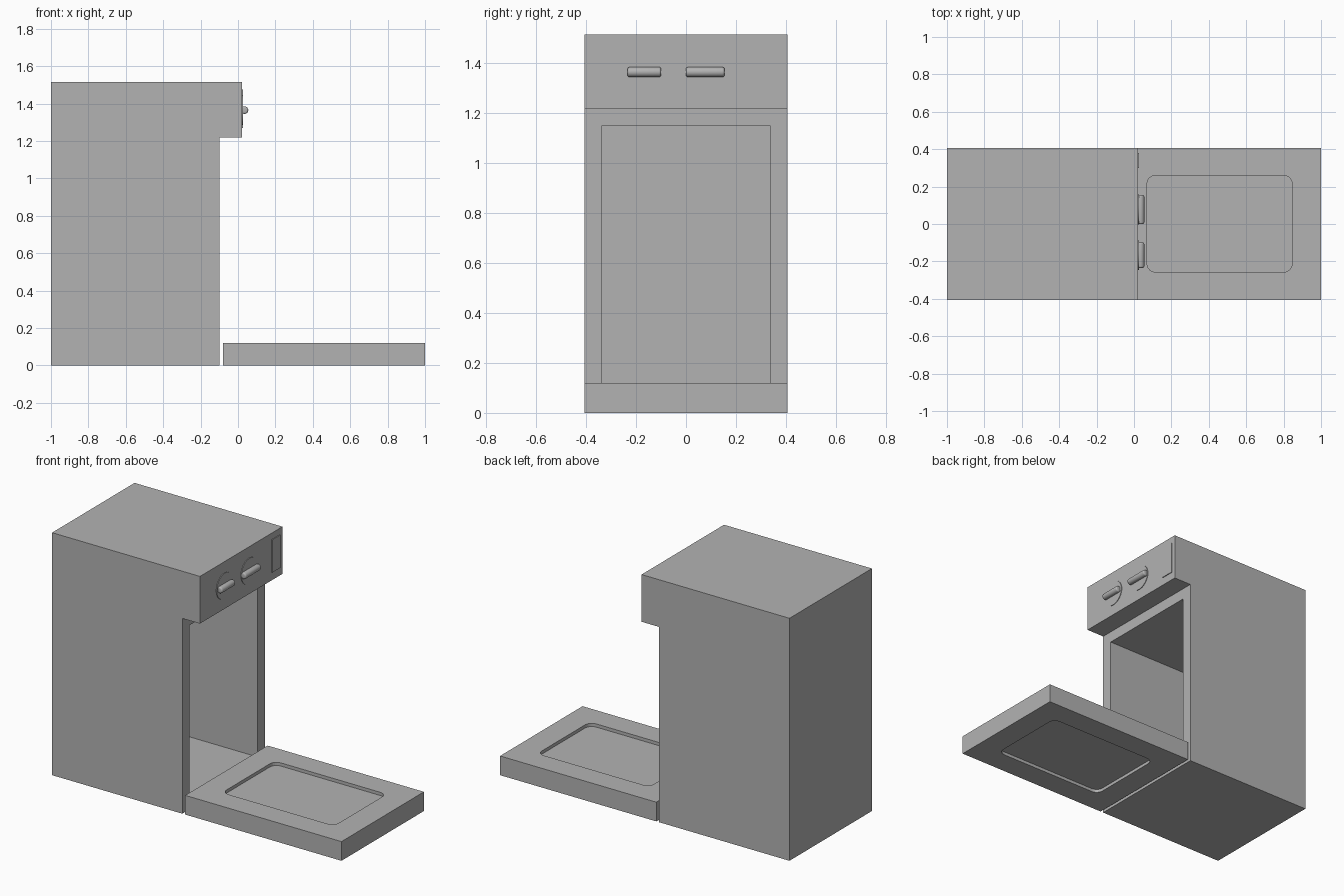
import bpy
import bmesh
from mathutils import Matrix

cube = bpy.data.objects.get("Cube")
if cube:
    bpy.data.objects.remove(cube, do_unlink=True)

grey = bpy.data.materials.new("plain grey")
grey.use_nodes = True
tone = (0.45, 0.45, 0.45, 1)
grey.diffuse_color = tone
grey.node_tree.nodes["Principled BSDF"].inputs["Base Color"].default_value = tone


def finish(name, bm):
    bmesh.ops.recalc_face_normals(bm, faces=bm.faces)
    mesh = bpy.data.meshes.new(name)
    bm.to_mesh(mesh)
    bm.free()
    mesh.materials.append(grey)
    obj = bpy.data.objects.new(name, mesh)
    bpy.context.collection.objects.link(obj)
    return obj


def box(name, xs, ys, zs, corner=0):
    """Box between limits, with optional rounded upright corners."""
    bm = bmesh.new()
    bmesh.ops.create_cube(bm, size=1)
    for v in bm.verts:
        v.co = [r[0] if c < 0 else r[1] for c, r in zip(v.co, (xs, ys, zs))]
    if corner:
        upright = [e for e in bm.edges
                   if abs(e.verts[0].co.z - e.verts[1].co.z) > 1e-5]
        bmesh.ops.bevel(bm, geom=upright, offset=corner, segments=6,
                        profile=0.5, affect='EDGES')
    return finish(name, bm)


def cut(target, cutter):
    cutter.hide_render = True
    mod = target.modifiers.new("cut", 'BOOLEAN')
    mod.operation = 'DIFFERENCE'
    mod.solver = 'EXACT'
    mod.object = cutter
    bpy.context.view_layer.objects.active = target
    bpy.ops.object.modifier_apply(modifier=mod.name)
    bpy.data.objects.remove(cutter, do_unlink=True)


def cylinder(name, centre, radius, depth, axis, bevel=0):
    bm = bmesh.new()
    bmesh.ops.create_cone(bm, cap_ends=True, segments=40, radius1=radius,
                          radius2=radius, depth=depth)
    if bevel:
        rims = [e for e in bm.edges if abs(e.verts[0].co.z - e.verts[1].co.z) < 1e-5]
        bmesh.ops.bevel(bm, geom=rims, offset=bevel, segments=4,
                        profile=0.5, affect='EDGES')
    turn = Matrix.Rotation(1.570796, 4, axis)
    bmesh.ops.transform(bm, matrix=Matrix.Translation(centre) @ turn, verts=bm.verts)
    obj = finish(name, bm)
    bpy.ops.object.select_all(action='DESELECT')
    obj.select_set(True)
    bpy.context.view_layer.objects.active = obj
    bpy.ops.object.shade_smooth_by_angle()
    return obj


HALF = 0.407   # half width of the oven
FACE = 0.022   # front of the control panel

# Oven body with overhanging control panel, hollowed out
profile = [(-1, 0), (-0.1, 0), (-0.1, 1.22), (FACE, 1.22), (FACE, 1.515), (-1, 1.515)]
bm = bmesh.new()
side = bm.faces.new([bm.verts.new((x, -HALF, z)) for x, z in profile])
swept = bmesh.ops.extrude_face_region(bm, geom=[side])["geom"]
bmesh.ops.translate(bm, vec=(0, 2 * HALF, 0),
                    verts=[g for g in swept if isinstance(g, bmesh.types.BMVert)])
body = finish("oven_body", bm)
cut(body, box("cavity_cutter", (-0.93, 0), (-0.337, 0.337), (0.07, 1.15)))

# Open door with a recessed window on each side
door = box("oven_door", (-0.08, 1), (-HALF, HALF), (0, 0.12))
for zs in ((0.1, 0.2), (-0.1, 0.02)):
    cut(door, box("window_cutter", (0.07, 0.845), (-0.257, 0.26), zs, corner=0.045))

# Dials with bar grips
for label, y, length in (("right", -0.167, 0.135), ("left", 0.077, 0.155)):
    cylinder(label + "_dial_plate", (FACE + 0.001, y, 1.365), 0.08, 0.006, 'Y')
    cylinder(label + "_dial_grip", (0.035, y, 1.365), 0.02, length, 'X', bevel=0.009)

# Thin display plate
box("display_plate", (FACE - 0.002, FACE + 0.005), (0.3, 0.38), (1.27, 1.475))
